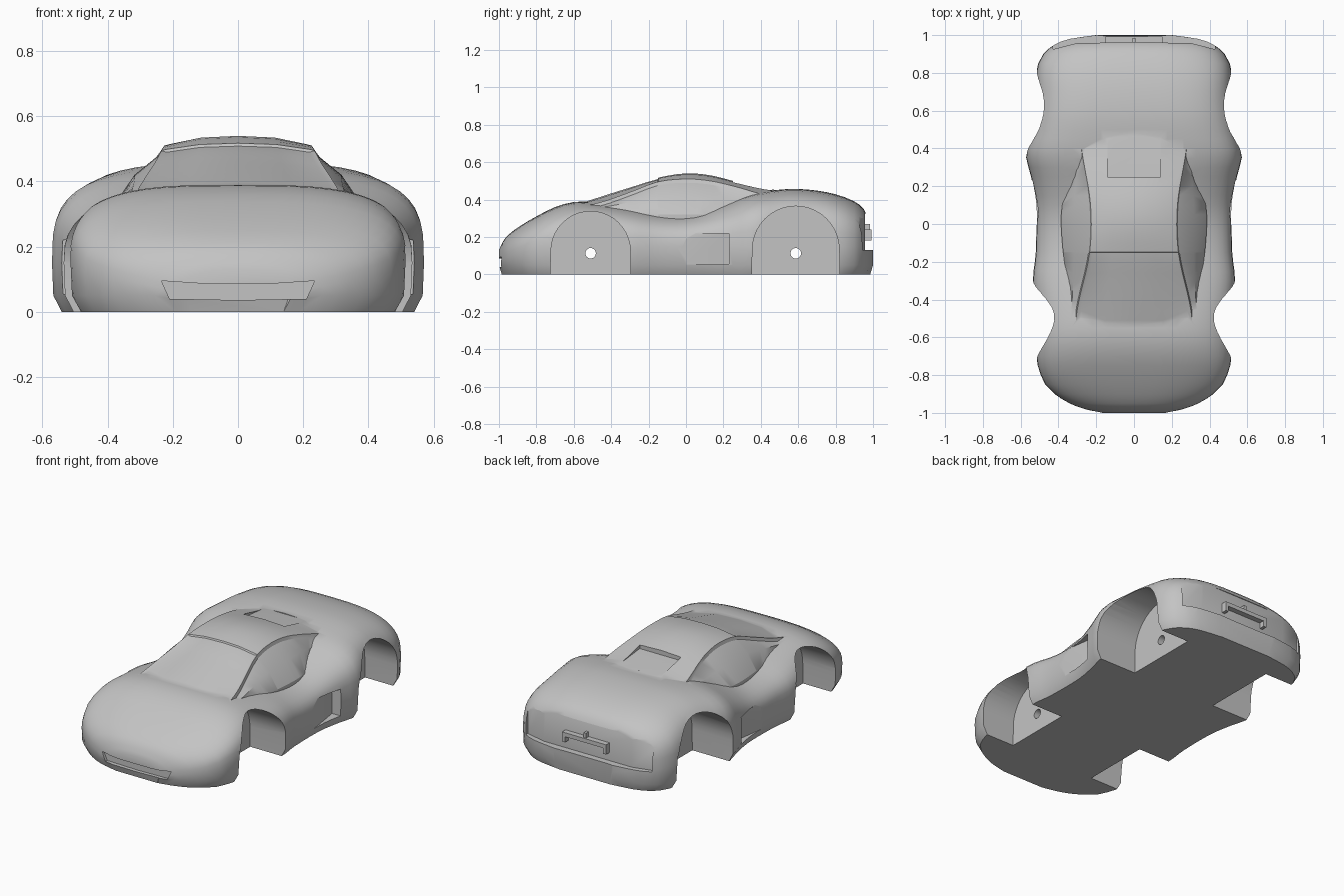
import bpy, bmesh, math

cube = bpy.data.objects.get("Cube")
if cube:
    bpy.data.objects.remove(cube, do_unlink=True)

paint = bpy.data.materials.new("grey_paint")
paint.use_nodes = True
grey = (0.55, 0.55, 0.55, 1)
paint.diffuse_color = grey
paint.node_tree.nodes["Principled BSDF"].inputs["Base Color"].default_value = grey


def curve(*keys):
    """Smooth function through (position, value) keys."""
    def slope(i):
        a, b = keys[max(i - 1, 0)], keys[min(i + 1, len(keys) - 1)]
        return (b[1] - a[1]) / (b[0] - a[0])

    def value(y):
        i = 0
        while i < len(keys) - 2 and y > keys[i + 1][0]:
            i += 1
        (y0, v0), (y1, v1) = keys[i], keys[i + 1]
        span = y1 - y0
        t = min(max((y - y0) / span, 0), 1)
        start, end = slope(i) * span, slope(i + 1) * span
        bend = 3 * (v1 - v0) - 2 * start - end
        return v0 + start * t + bend * t * t + (start + end - 2 * (v1 - v0)) * t ** 3
    return value


def make_object(name, bm):
    bmesh.ops.recalc_face_normals(bm, faces=bm.faces)
    mesh = bpy.data.meshes.new(name)
    bm.to_mesh(mesh)
    bm.free()
    mesh.materials.append(paint)
    obj = bpy.data.objects.new(name, mesh)
    bpy.context.collection.objects.link(obj)
    return obj


def skin(name, rings):
    """Closed skin over a row of matching rings."""
    bm = bmesh.new()
    rows = [[bm.verts.new(p) for p in ring] for ring in rings]
    for a, b in zip(rows, rows[1:]):
        for i in range(len(a)):
            j = (i + 1) % len(a)
            bm.faces.new((a[i], a[j], b[j], b[i]))
    bm.faces.new(rows[0])
    bm.faces.new(rows[-1])
    return make_object(name, bm)


def mirrored(half):
    """Full ring from a half running from top centre down the left side."""
    return half + [(-x, y, z) for x, y, z in reversed(half) if x > 0]


def prism(name, points, axis, low, high):
    """Extrude a 2D outline along x, y or z."""
    def place(p, d):
        coords = list(p)
        coords.insert("xyz".index(axis), d)
        return tuple(coords)
    return skin(name, [[place(p, d) for p in points] for d in (low, high)])


def rectangle(a0, b0, a1, b1):
    return [(a0, b0), (a1, b0), (a1, b1), (a0, b1)]


def arc(cy, cz, radius, start, end, steps):
    angles = [math.radians(start + (end - start) * i / steps) for i in range(steps + 1)]
    return [(cy + radius * math.cos(a), cz + radius * math.sin(a)) for a in angles]


def combine(target, tool, operation):
    mod = target.modifiers.new(operation, 'BOOLEAN')
    mod.operation = operation
    mod.solver = 'EXACT'
    mod.object = tool
    bpy.ops.object.select_all(action='DESELECT')
    bpy.context.view_layer.objects.active = target
    target.select_set(True)
    bpy.ops.object.modifier_apply(modifier=mod.name)
    bpy.data.objects.remove(tool, do_unlink=True)


# Lower body: half width, crest height and squareness along the length
width = curve((-1, .17), (-.98, .26), (-.95, .34), (-.9, .42), (-.85, .47), (-.72, .515),
              (-.5, .515), (-.3, .535), (-.15, .52), (.1, .52), (.25, .545), (.37, .572),
              (.5, .54), (.65, .52), (.82, .515), (.9, .48), (.95, .42), (.98, .34), (1, .2))
crest = curve((-1, .13), (-.97, .19), (-.9, .25), (-.8, .31), (-.7, .36), (-.6, .387),
              (-.5, .387), (-.3, .36), (-.1, .333), (.05, .338), (.2, .38), (.35, .43),
              (.5, .453), (.6, .457), (.75, .44), (.88, .4), (.95, .35), (.98, .28), (1, .2))
square = curve((-1, 2.4), (-.6, 3.2), (0, 2.8), (.5, 3.6), (1, 2.8))


def body_ring(y):
    w, top, n = width(y), crest(y), square(y)
    mid = min(.15, max(.07, .45 * top))
    half = []
    for i in range(13):
        a = math.radians(90 * (1 - i / 12))
        x = w * max(math.cos(a), 0) ** (2 / n) if i else 0
        half.append((x, y, mid + (top - mid) * max(math.sin(a), 0) ** (2 / n)))
    half += [(w - .004, y, .05), (w - .03, y * .985, 0)]
    return mirrored(half)


ends = [.9, .925, .95, .965, .98, .99, 1]
stations = [-y for y in reversed(ends)] + [i * .05 for i in range(-17, 18)] + ends
body = skin("car_body", [body_ring(y) for y in stations])

# Cabin: roof centre, roof edge and side glass, with a set-in windscreen
roof = curve((-.66, .355), (-.45, .425), (-.3, .472), (-.15, .517), (0, .54), (.13, .53),
             (.27, .495), (.4, .465), (.55, .44))
edge = curve((-.66, .34), (-.45, .388), (-.3, .44), (-.15, .495), (0, .51), (.13, .5),
             (.27, .468), (.4, .43), (.55, .4))
roof_half = curve((-.66, .32), (-.45, .3), (-.15, .235), (.1, .23), (.35, .27), (.55, .3))
glass_half = curve((-.66, .33), (-.45, .335), (-.1, .38), (.1, .38), (.35, .31), (.55, .31))


def cabin_ring(y):
    top, side, r, g = roof(y), edge(y), roof_half(y), glass_half(y)
    inset = .008 if y < -.15 else 0
    drop = top - side
    half = [(0, y, top - inset), (r * .5, y, top - drop * .18 - inset),
            (r * .93, y, side + drop * .15 - inset), (r, y, side),
            (r + .006, y, side - .02), ((r + g) / 2 + .012, y, (side + .33) / 2),
            (g, y, .32), (g, y, .2)]
    return mirrored(half)


rows = [-.66 + i * .05 for i in range(11)] + [-.152, -.148] + [-.1 + i * .05 for i in range(14)]
combine(body, skin("cabin", [cabin_ring(y) for y in rows]), 'UNION')

# Wheel arches and axle holes
for cy, cz, radius in ((-.51, .125, .212), (.587, .133, .232)):
    foot = radius * 1.02
    outline = [(cy + foot, -.1)] + arc(cy, cz, radius, 0, 180, 20) + [(cy - foot, -.1)]
    for low, high in ((.29, .8), (-.8, -.29)):
        combine(body, prism("arch_cutter", outline, "x", low, high), 'DIFFERENCE')
    hole = arc(cy, .113, .028, 0, 345, 23)
    combine(body, prism("axle_cutter", hole, "x", -.9, .9), 'DIFFERENCE')

# Side intakes, deepening towards the rear
for s in (1, -1):
    scoop = [(s * .526, -.08), (s * .48, .23), (s * .7, .23), (s * .7, -.08)]
    combine(body, prism("intake_cutter", scoop, "z", .055, .22), 'DIFFERENCE')

# Front grille recess
grille = [(-.21, .04), (0, .036), (.21, .04), (.235, .095), (.1, .086), (-.1, .086), (-.235, .095)]
combine(body, prism("grille_cutter", grille, "y", -1.1, -.972), 'DIFFERENCE')

# Rear panel recess
panel = [(-.43, .925), (-.3, .958), (.3, .958), (.43, .925), (.43, 1.1), (-.43, 1.1)]
combine(body, prism("panel_cutter", panel, "z", .13, .325), 'DIFFERENCE')

# Sunken rear window
window = [(.25, .6), (.25, .472), (.46, .45), (.46, .6)]
combine(body, prism("window_cutter", window, "x", -.14, .14), 'DIFFERENCE')

# Plate ledge with end brackets and a centre stub
parts = [body,
         prism("plate_ledge", rectangle(-.15, .945, .15, .992), "z", .215, .24),
         prism("centre_stub", rectangle(-.008, .945, .008, .985), "z", .24, .27)]
for side, x in (("left", .14), ("right", -.14)):
    parts.append(prism(side + "_bracket", rectangle(x - .01, .945, x + .01, .992), "z", .18, .215))

bpy.ops.object.select_all(action='DESELECT')
for obj in parts:
    obj.select_set(True)
bpy.context.view_layer.objects.active = body
bpy.ops.object.shade_smooth_by_angle(angle=math.radians(32))
